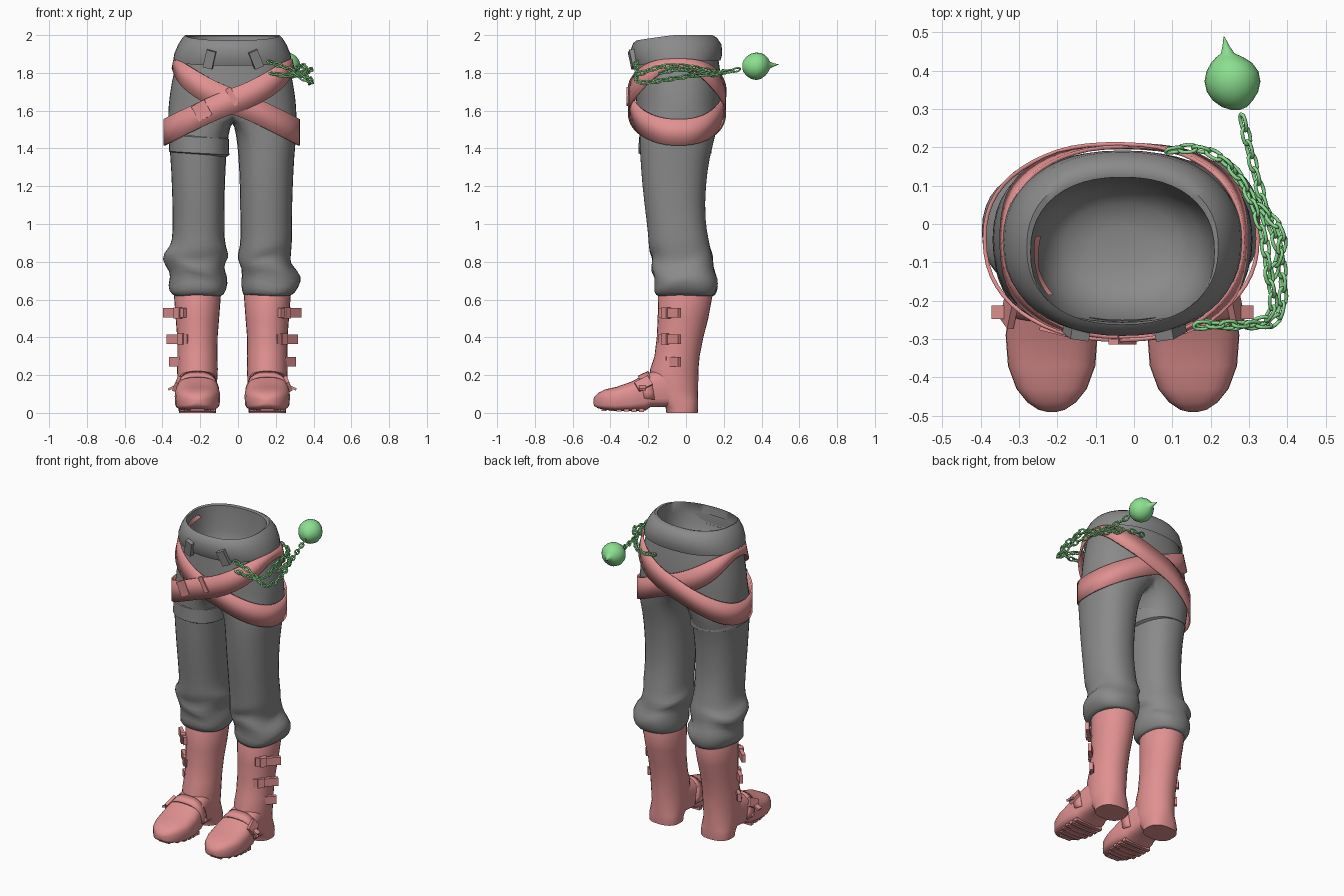
import bpy, bmesh, math
from math import sin, cos, pi, radians
from mathutils import Vector, Matrix

if "Cube" in bpy.data.objects:
    bpy.data.objects.remove(bpy.data.objects["Cube"])

CX = -0.03  # symmetry plane of the legs


def material(name, rgb):
    m = bpy.data.materials.new(name)
    m.diffuse_color = (*rgb, 1)
    m.use_nodes = True
    m.node_tree.nodes["Principled BSDF"].inputs["Base Color"].default_value = m.diffuse_color
    return m


GREY = material("grey cloth", (0.255, 0.255, 0.255))
PINK = material("pink leather", (0.75, 0.28, 0.28))
GREEN = material("green metal", (0.26, 0.74, 0.28))


def finish(name, bm, mat, angle=40):
    bmesh.ops.recalc_face_normals(bm, faces=bm.faces)
    me = bpy.data.meshes.new(name)
    bm.to_mesh(me)
    bm.free()
    me.materials.append(mat)
    ob = bpy.data.objects.new(name, me)
    bpy.context.collection.objects.link(ob)
    bpy.ops.object.select_all(action='DESELECT')
    ob.select_set(True)
    bpy.context.view_layer.objects.active = ob
    bpy.ops.object.shade_smooth_by_angle(angle=radians(angle))
    return ob


def bridge(bm, a, b, closed=True):
    n = len(a)
    for i in range(n if closed else n - 1):
        j = (i + 1) % n
        bm.faces.new((a[i], a[j], b[j], b[i]))


def loft(name, rings, mat, caps=(False, False), closed=True, angle=40):
    bm = bmesh.new()
    vs = [[bm.verts.new(p) for p in r] for r in rings]
    for a, b in zip(vs, vs[1:]):
        bridge(bm, a, b, closed)
    if caps[0]:
        bm.faces.new(vs[0])
    if caps[1]:
        bm.faces.new(vs[-1])
    return finish(name, bm, mat, angle)


def box(name, size, loc, rot, mat):
    bm = bmesh.new()
    bmesh.ops.create_cube(bm, size=1, matrix=Matrix.Diagonal((*size, 1)))
    ob = finish(name, bm, mat, 30)
    ob.location, ob.rotation_euler = loc, rot
    return ob


def sp(v, p):
    return math.copysign(abs(v) ** p, v)


def oval(cx, rx, yf, yb, t, p=0.88):
    """Point at angle t: 0 is front, 90 degrees is +x."""
    return cx + rx * sp(sin(t), p), (yf + yb) / 2 - (yb - yf) / 2 * sp(cos(t), p)


# ---- trousers: hip rings, crotch seam, two legs in one skin
HIP = [(1.92, .29, -.26, .165), (1.85, .30, -.255, .178), (1.75, .325, -.265, .19),
       (1.66, .337, -.267, .195), (1.60, .343, -.265, .19)]
LEG = [(1.48, .015, .343, -.252, .165), (1.36, .028, .33, -.246, .128), (1.2, .036, .322, -.235, .106),
       (1.02, .038, .317, -.212, .102), (.91, .038, .32, -.2, .125)]
CUFF = {1: [(.86, .035, .312, -.2, .13), (.81, .015, .31, -.172, .15), (.77, .05, .322, -.195, .145),
            (.71, .042, .375, -.162, .178), (.65, .045, .355, -.18, .168), (.608, .065, .31, -.145, .145)],
        -1: [(.86, .02, .34, -.2, .13), (.82, .01, .39, -.172, .15), (.76, .05, .325, -.198, .145),
             (.71, .015, .338, -.162, .178), (.65, .025, .345, -.18, .168), (.608, .055, .30, -.145, .145)]}


def hip_at(z):
    """Hip outline (half width, front, back) at a height."""
    for a, b in zip(HIP, HIP[1:]):
        if b[0] <= z <= a[0]:
            f = (a[0] - z) / (a[0] - b[0])
            return [a[i] + (b[i] - a[i]) * f for i in (1, 2, 3)]
    return HIP[-1][1:] if z < 1.62 else HIP[0][1:]


bm = bmesh.new()
hips = [[bm.verts.new((*oval(CX, rx, yf, yb, 2 * pi * k / 24), z)) for k in range(24)]
        for z, rx, yf, yb in HIP]
for a, b in zip(hips, hips[1:]):
    bridge(bm, a, b)
seam = [bm.verts.new((CX, y, z)) for y, z in ((.1, 1.56), (-.04, 1.55), (-.18, 1.575))]
leg_angles = [radians(-35 + 250 / 12 * j) for j in range(13)] + [radians(215 + 27.5 * j) for j in (1, 2, 3)]
for s in (1, -1):
    prev = [hips[-1][(s * j) % 24] for j in range(13)] + seam
    inner = [(.64, .09, .28, -.12, .12)]
    for i, (z, u0, u1, yf, yb) in enumerate(LEG + CUFF[s] + inner):
        ring = []
        for j, t in enumerate(leg_angles):
            x, y = oval((u0 + u1) / 2, (u1 - u0) / 2, yf, yb, t)
            fold = .02 * sin(3 * t + s + i) if 5 <= i < 10 else 0
            ring.append(bm.verts.new((CX + s * x, y, z + fold)))
        bridge(bm, prev, ring)
        prev = ring
trousers = finish("trousers", bm, GREY, 180)
trousers.modifiers.new("smooth", 'SUBSURF').levels = 1
trousers.modifiers["smooth"].render_levels = 1

# thigh band on one leg
band = []
for z, g in ((1.475, -.012), (1.46, .002), (1.375, .005), (1.365, -.012)):
    band.append([(*oval(CX - .176, .155 + g, -.247 - g, .13 + g, 2 * pi * k / 32),
                  z - .01 * sin(2 * pi * k / 32)) for k in range(32)])
loft("thigh_band", band, GREY)

# waistband with folded top and inner lining
rows = [(1.885, .295, -.25, .17), (1.866, .313, -.276, .183), (1.90, .308, -.29, .192), (1.95, .287, -.292, .188),
        (1.985, .265, -.28, .165), (2.0, .25, -.262, .14), (1.995, .24, -.268, .122), (1.93, .236, -.265, .12),
        (1.84, .225, -.25, .11), (1.76, .2, -.22, .095), (1.71, .15, -.17, .05), (1.695, .08, -.1, -.01)]
loft("waistband", [[(*oval(CX, rx, yf, yb, 2 * pi * k / 48),
                     z - (.028 if z > 1.84 else 0) * max(0, cos(2 * pi * k / 48)))
                    for k in range(48)] for z, rx, yf, yb in rows], GREY, (False, True), angle=50)
# strip of belt showing inside the waist
arc = [radians(-100 + 5 * k) for k in range(10)]
loft("inner_belt_strip", [[(*oval(CX, rx - .008 * abs(k - 4) / 5 * lo, -.258, .115, t), z + .004 * lo * abs(k - 4))
                           for k, t in enumerate(arc)]
                          for z, rx, lo in ((1.93, .222, 1), (1.96, .231, 0))], PINK, closed=False)

# belt loops
for x, tilt in ((-.15, .25), (.095, -.4)):
    box("belt_loop", (.05, .03, .095), (x, -.28, 1.872), (.15, tilt, .15 * math.copysign(1, x)), GREY)


# ---- crossed hip belts
def hip_belt(name, s, gap):
    edges = ([], [])
    for k in range(56):
        t = 2 * pi * k / 56
        w = s * sin(t)
        zc = 1.65 + .165 * w + .035 * max(0, w) ** 4
        half = .07 - .045 * max(0, w) ** 5
        for e, z in zip(edges, (zc - half, zc + half)):
            rx, yf, yb = hip_at(z)
            bulge = gap + .02 * max(0, cos(t))
            e.append((*oval(CX, rx + gap, yf - bulge, yb + gap, t), z))
    ob = loft(name, edges, PINK)
    m = ob.modifiers.new("thickness", 'SOLIDIFY')
    m.thickness, m.offset = .01, 0


hip_belt("belt_upper", 1, .017)
hip_belt("belt_lower", -1, .01)
box("belt_buckle", (.08, .022, .09), (-.19, -.28, 1.6), (0, -.5, -.25), PINK)
box("belt_keeper", (.03, .022, .1), (-.03, -.303, 1.675), (0, -.5, 0), PINK)

# ---- boots
SHAFT = [(.64, .118, -.138, .133), (.62, .124, -.147, .14), (.5, .115, -.15, .118), (.4, .107, -.155, .092),
         (.3, .106, -.167, .072), (.23, .108, -.19, .066), (.12, .102, -.2, .064), (.06, .1, -.14, .064),
         (.03, .1, -.108, .064), (0, .098, -.104, .062)]
FOOT = [(.03, .05, .04, .18), (.0, .085, .03, .21), (-.09, .098, .03, .25),
        (-.19, .106, .03, .215), (-.215, .11, .012, .205), (-.29, .12, .01, .165), (-.37, .114, .01, .137),
        (-.43, .092, .016, .124), (-.465, .064, .024, .105), (-.485, .034, .036, .085), (-.491, .01, .05, .07)]
for s in (1, -1):
    bx = CX + s * .185
    loft("boot_shaft", [[(*oval(bx, rx, yf, yb, 2 * pi * k / 28, 1 if z > .1 else .8), z) for k in range(28)]
                        for z, rx, yf, yb in SHAFT], PINK, (True, True))
    loft("boot_foot", [[(bx + hw * sp(sin(a), .65), y, (lo + hi) / 2 + (hi - lo) / 2 * sp(cos(a), .75 if cos(a) > 0 else .4))
                        for a in (2 * pi * k / 28 for k in range(28))] for y, hw, lo, hi in FOOT],
         PINK, (True, True), angle=45)
    # tread bars
    for i in range(6):
        box("sole_tread", (.19 - .013 * max(0, i - 2) ** 2, .026, .02), (bx, -.235 - .04 * i, .014 + .0012 * i),
            (0, 0, 0), PINK)
    # side straps sticking out past the shaft, with buckles
    for z, out in ((.53, .36), (.39, .342), (.27, .33)):
        box("shaft_strap", (.15, .022, .05), (CX + s * (out - .056), -.086, z), (0, 0, s * .76), PINK)
        box("shaft_buckle", (.04, .036, .058), (CX + s * (out - .075), -.106, z), (0, 0, s * .76), PINK)
    # strap across the instep
    arch = [radians(-100 + 12.5 * k) for k in range(17)]
    edges = [[(bx + w * sp(sin(a), .7), y - .03 * cos(a), .1 + h * sp(cos(a), .8)) for a in arch]
             for y, w, h in ((-.17, .11, .122), (-.225, .117, .097))]
    strap = loft("instep_strap", edges, PINK, closed=False)
    strap.modifiers.new("thickness", 'SOLIDIFY').thickness = .01
    box("instep_buckle", (.018, .08, .055), (bx + s * .11, -.225, .155), (.5, s * -.4, 0), PINK)
    box("strap_tip", (.075, .035, .012), (bx + s * .12, -.23, .14), (0, s * .45, 0), PINK)


# ---- chain
def curve_points(pts, pitch):
    """Evenly spaced points on a smooth path."""
    p = [Vector(q) for q in pts]
    p = [2 * p[0] - p[1]] + p + [2 * p[-1] - p[-2]]
    out, last = [p[1]], p[1]
    for a, b, c, d in zip(p, p[1:], p[2:], p[3:]):
        for i in range(1, 201):
            t = i / 200
            q = .5 * (2 * b + (c - a) * t + (2 * a - 5 * b + 4 * c - d) * t ** 2 + (3 * b - a - 3 * c + d) * t ** 3)
            if (q - last).length >= pitch:
                out.append(q)
                last = q
    return out


def chain(name, pts):
    bm = bmesh.new()
    path = curve_points(pts, .036)
    for i, (a, b) in enumerate(zip(path, path[1:])):
        frame = Matrix.Translation((a + b) / 2) @ (b - a).to_track_quat('X', 'Z').to_matrix().to_4x4() \
            @ Matrix.Rotation(pi / 6 + pi / 2 * (i % 2), 4, 'X')
        rings = []
        for k in range(12):
            u = 2 * pi * k / 12
            mid = Vector((.011 * sp(cos(u), .3) + .0115 * cos(u), .0115 * sin(u), 0))
            n = Vector((cos(u), sin(u), 0))
            rings.append([bm.verts.new(frame @ (mid + .0052 * (n * cos(v) + Vector((0, 0, sin(v))))))
                          for v in (2 * pi * m / 5 for m in range(5))])
        for k in range(12):
            bridge(bm, rings[k], rings[(k + 1) % 12])
    finish(name, bm, GREEN, 80)


chain("chain_upper", [(.17, -.26, 1.80), (.27, -.265, 1.785), (.36, -.235, 1.80), (.35, -.12, 1.835),
                      (.33, 0, 1.835), (.27, .13, 1.81), (.18, .195, 1.80), (.08, .19, 1.81)])
chain("chain_to_ball", [(.16, -.265, 1.86), (.27, -.262, 1.82), (.375, -.25, 1.75), (.385, -.1, 1.765),
                        (.345, .03, 1.785), (.305, .18, 1.80), (.275, .31, 1.825)])
chain("chain_outer", [(.36, -.14, 1.80), (.388, -.03, 1.82), (.325, .05, 1.80), (.24, .165, 1.79)])

# ball with a spike and a neck
ball = []
for y, r, x in ((.298, .012, .265), (.305, .032, .262), (.322, .052, .258), (.345, .067, .257), (.372, .073, .257),
                (.398, .068, .257), (.42, .054, .255), (.435, .036, .25), (.445, .018, .245), (.465, .009, .24),
                (.49, .001, .235)):
    ball.append([(x + r * cos(2 * pi * k / 24), y, 1.835 + (.372 < y) * (y - .372) * .08 + r * sin(2 * pi * k / 24))
                 for k in range(24)])
loft("spiked_ball", ball, GREEN, (True, True), angle=60)
